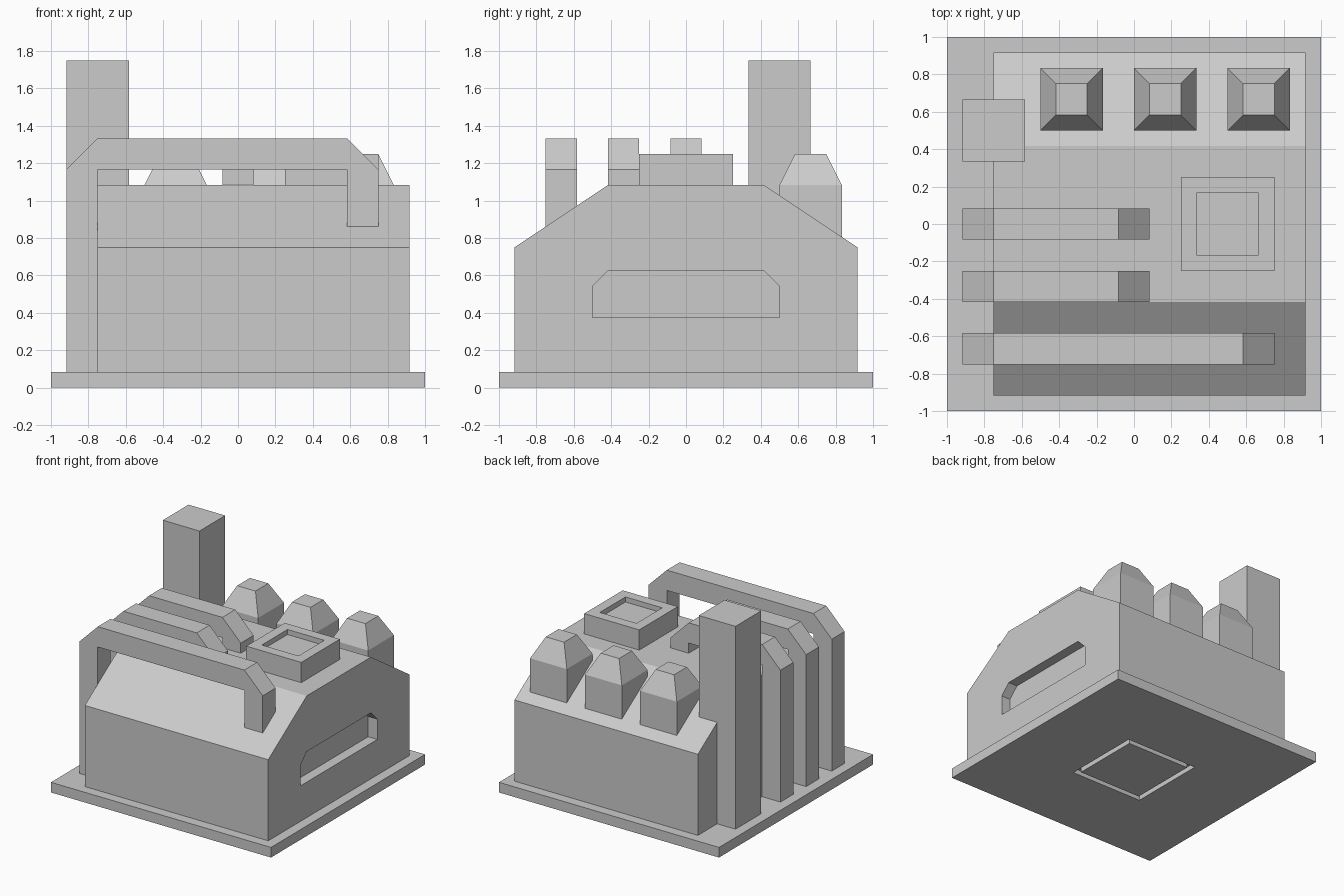
import bpy, bmesh
from mathutils import Vector

if "Cube" in bpy.data.objects:
    bpy.data.objects.remove(bpy.data.objects["Cube"])

U = 1 / 12  # modelling grid step; all sizes below are in grid units


def finish(name, bm):
    bmesh.ops.recalc_face_normals(bm, faces=bm.faces)
    me = bpy.data.meshes.new(name)
    bm.to_mesh(me)
    bm.free()
    ob = bpy.data.objects.new(name, me)
    bpy.context.collection.objects.link(ob)
    return ob


def prism(name, pts, a, b, axis):
    """Extrude a 2D profile from a to b along 'x' (profile y,z) or 'y' (profile x,z)."""
    place = (lambda p: (a, p[0], p[1])) if axis == 'x' else (lambda p: (p[0], a, p[1]))
    bm = bmesh.new()
    face = bm.faces.new([bm.verts.new(Vector(place(p)) * U) for p in pts])
    new = bmesh.ops.extrude_face_region(bm, geom=[face])['geom']
    step = Vector((b - a, 0, 0) if axis == 'x' else (0, b - a, 0)) * U
    bmesh.ops.translate(bm, vec=step, verts=[v for v in new if isinstance(v, bmesh.types.BMVert)])
    return finish(name, bm)


def box(name, lo, hi, recess=None):
    """Box; recess = (side, rim width, depth) sinks a square into the top (1) or bottom (-1)."""
    lo, hi = Vector(lo), Vector(hi)
    bm = bmesh.new()
    bmesh.ops.create_cube(bm, size=1)
    for v in bm.verts:
        v.co = Vector([((lo + hi) / 2)[i] + v.co[i] * (hi - lo)[i] for i in range(3)]) * U
    if recess:
        side, rim, depth = recess
        face = next(f for f in bm.faces if f.normal.z * side > 0.9)
        bmesh.ops.inset_region(bm, faces=[face], thickness=rim * U, use_even_offset=True)
        # duplicate the rim loop so the recess walls stay vertical
        new = bmesh.ops.extrude_face_region(bm, geom=[face])['geom']
        bmesh.ops.translate(bm, vec=(0, 0, -side * depth * U),
                            verts=[v for v in new if isinstance(v, bmesh.types.BMVert)])
        if face.is_valid:
            bmesh.ops.delete(bm, geom=[face], context='FACES_ONLY')
    return finish(name, bm)


# base plate with a square groove underneath
box("base_plate", (-12, -12, 0), (12, 12, 1), recess=(-1, 8, 0.5))
box("base_plug", (-3.5, -3.5, 0), (3.5, 3.5, 0.5))

# main hall with sloped roof
hall = prism("main_hall", [(-11, 1), (11, 1), (11, 9), (5, 13), (-5, 13), (-11, 9)], -9, 11, 'x')

# window recess in the right wall
cutter = prism("window_cutter",
               [(-6, 4.5), (6, 4.5), (6, 6.5), (5, 7.5), (-5, 7.5), (-6, 6.5)], 10, 12, 'x')
cutter.hide_render = True
cutter.hide_viewport = True
mod = hall.modifiers.new("window", 'BOOLEAN')
mod.operation = 'DIFFERENCE'
mod.solver = 'EXACT'
mod.object = cutter

# chimney and roof vent
box("chimney", (-11, 4, 1), (-7, 8, 21))
box("roof_vent", (3, -3, 13), (9, 3, 15), recess=(1, 1, 0.5))

# pipes: up the left wall, across, and down into the roof
for i, (y, end, foot) in enumerate([(-9, 9, 10), (-5, 1, 13), (-1, 1, 13)]):
    prism(f"pipe_{i + 1}", [(-11, 1), (-11, 14), (-9, 16), (end - 2, 16), (end, 14), (end, foot),
                            (end - 2, foot), (end - 2, 14), (-9, 14), (-9, 1)], y, y + 2, 'y')

# tanks with tapered caps along the back slope
for i, x in enumerate([-4, 2, 8]):
    tank = box(f"tank_{i + 1}", (x - 2, 6, 9), (x + 2, 10, 13))
    bm = bmesh.new()
    bm.from_mesh(tank.data)
    bm.normal_update()
    top = next(f for f in bm.faces if f.normal.z > 0.9)
    new = bmesh.ops.extrude_face_region(bm, geom=[top])['geom']
    for v in new:
        if isinstance(v, bmesh.types.BMVert):
            v.co = Vector((x + (v.co.x / U - x) / 2, 8 + (v.co.y / U - 8) / 2, 15)) * U
    if top.is_valid:
        bmesh.ops.delete(bm, geom=[top], context='FACES_ONLY')
    bmesh.ops.recalc_face_normals(bm, faces=bm.faces)
    bm.to_mesh(tank.data)
    bm.free()
